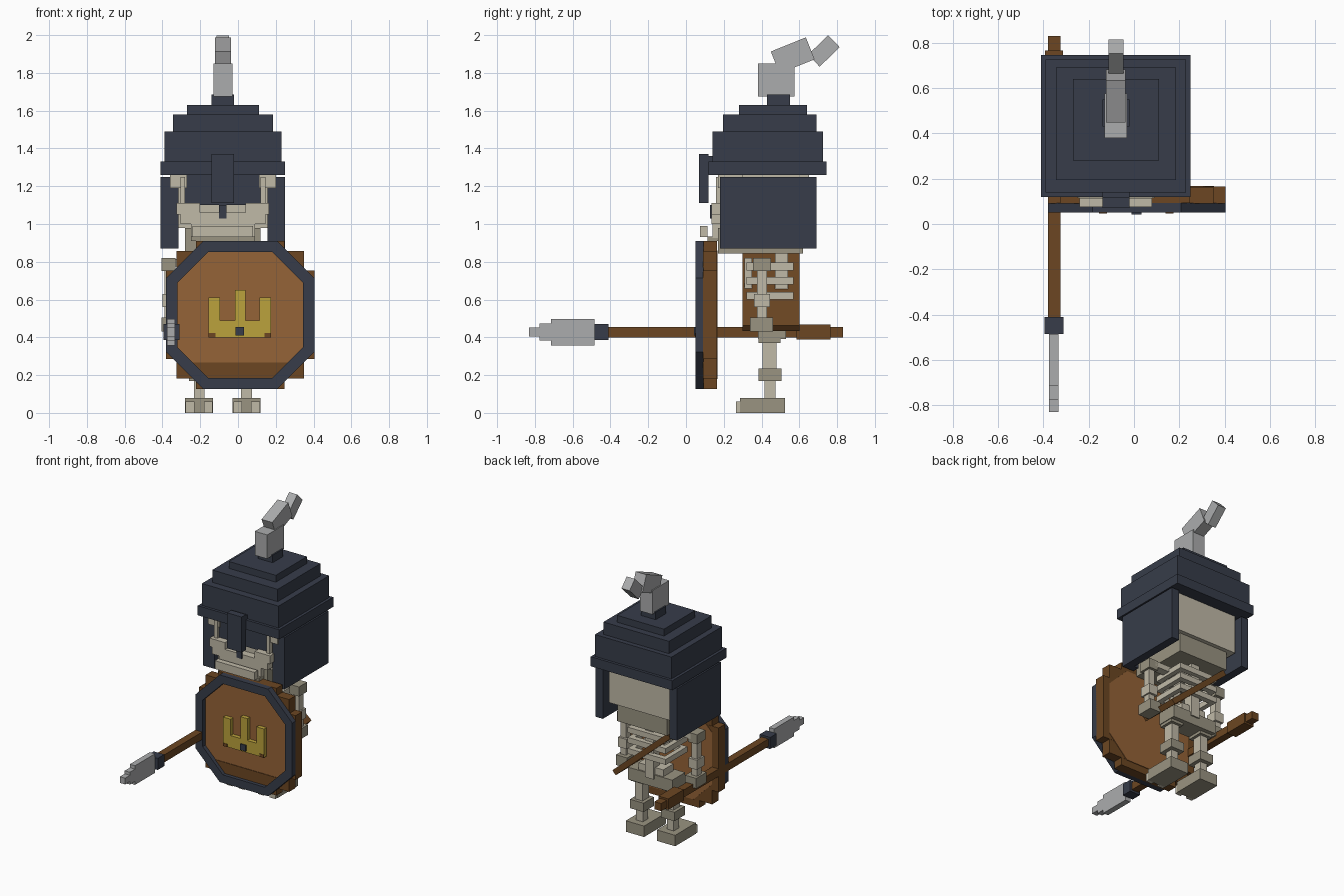
import bpy, math
from mathutils import Matrix

cube = bpy.data.objects.get("Cube")
if cube:
    bpy.data.objects.remove(cube)


def material(name, rgb):
    m = bpy.data.materials.new(name)
    m.use_nodes = True
    m.diffuse_color = (*rgb, 1)
    m.node_tree.nodes["Principled BSDF"].inputs["Base Color"].default_value = (*rgb, 1)
    return m


NAVY = material("navy steel", (0.038, 0.046, 0.068))
STEEL = material("pale steel", (0.41, 0.415, 0.42))
BONE = material("light bone", (0.53, 0.49, 0.39))
SHADE = material("aged bone", (0.32, 0.295, 0.22))
WOOD = material("dark wood", (0.15, 0.062, 0.016))
PLANK = material("light wood", (0.30, 0.125, 0.038))
GOLD = material("gold", (0.50, 0.36, 0.045))
MID = -0.08  # body centre line; the shield sits off to one side


def mesh_object(name, verts, faces, mat):
    me = bpy.data.meshes.new(name)
    me.from_pydata(verts, [], faces)
    me.materials.append(mat)
    ob = bpy.data.objects.new(name, me)
    bpy.context.collection.objects.link(ob)
    return ob


def box(name, mat, x, y, z, tilt=0, axis='X'):
    """Box from ranges, optionally turned about its own centre."""
    c = [sum(r) / 2 for r in (x, y, z)]
    h = [abs(r[1] - r[0]) / 2 for r in (x, y, z)]
    verts = [(i * h[0], j * h[1], k * h[2]) for i in (-1, 1) for j in (-1, 1) for k in (-1, 1)]
    faces = [(0, 1, 3, 2), (4, 6, 7, 5), (0, 4, 5, 1), (2, 3, 7, 6), (0, 2, 6, 4), (1, 5, 7, 3)]
    ob = mesh_object(name, verts, faces, mat)
    ob.matrix_world = Matrix.Translation(c) @ Matrix.Rotation(math.radians(tilt), 4, axis)
    return ob


def mid(name, mat, half, y, z, **kw):
    return box(name, mat, (MID - half, MID + half), y, z, **kw)


def pair(name, mat, near, far, y, z):
    """Left and right copies, mirrored over the body centre line."""
    for side, s in (("left", 1), ("right", -1)):
        box(side + "_" + name, mat, sorted((MID + s * near, MID + s * far)), y, z)


def prism(name, mat, outline, y0, y1):
    n = len(outline)
    verts = [(x, y, z) for y in (y0, y1) for x, z in outline]
    faces = [tuple(range(n)), tuple(range(2 * n - 1, n - 1, -1))]
    faces += [(i, i + n, (i + 1) % n + n, (i + 1) % n) for i in range(n)]
    return mesh_object(name, verts, faces, mat)


# Helmet
mid("helmet_brim", NAVY, 0.33, (0.12, 0.745), (1.26, 1.33))
mid("helmet_lower_tier", NAVY, 0.31, (0.14, 0.725), (1.33, 1.49))
mid("helmet_middle_tier", NAVY, 0.265, (0.195, 0.69), (1.49, 1.58))
mid("helmet_top_tier", NAVY, 0.19, (0.28, 0.64), (1.58, 1.63))
mid("helmet_knob", NAVY, 0.06, (0.43, 0.55), (1.63, 1.685))
mid("nose_guard", NAVY, 0.06, (0.07, 0.12), (1.11, 1.37))
mid("nose_guard_bridge", NAVY, 0.06, (0.12, 0.15), (1.27, 1.36))
pair("cheek_guard", NAVY, 0.27, 0.33, (0.18, 0.69), (0.87, 1.25))
pair("cheek_guard_front", NAVY, 0.235, 0.27, (0.18, 0.23), (0.87, 1.19))
pair("temple", BONE, 0.19, 0.28, (0.17, 0.3), (1.19, 1.26))

# Plume
mid("plume_base", STEEL, 0.05, (0.38, 0.575), (1.675, 1.85))
mid("plume_middle", STEEL, 0.043, (0.465, 0.665), (1.83, 1.955), tilt=22)
mid("plume_tip", STEEL, 0.033, (0.656, 0.804), (1.872, 1.96), tilt=44)

# Skull
mid("skull", BONE, 0.25, (0.19, 0.65), (0.98, 1.3))
mid("eye_hollow", NAVY, 0.2, (0.182, 0.19), (1.1, 1.26))
pair("eye_side", BONE, 0.2, 0.225, (0.16, 0.2), (1.1, 1.25))
pair("cheekbone", BONE, 0.12, 0.245, (0.135, 0.2), (1.05, 1.11))
mid("nose_hole", NAVY, 0.02, (0.128, 0.136), (1.03, 1.1))
mid("upper_jaw", BONE, 0.225, (0.135, 0.22), (1.0, 1.06))
mid("upper_teeth", BONE, 0.17, (0.14, 0.2), (0.925, 1.0))
mid("lower_teeth", BONE, 0.16, (0.075, 0.115), (0.93, 0.99))
mid("jaw_shelf", SHADE, 0.17, (0.115, 0.2), (0.91, 0.935))
mid("jaw", SHADE, 0.2, (0.17, 0.62), (0.845, 0.98))

# Torso
mid("spine", BONE, 0.035, (0.47, 0.54), (0.45, 0.86))
mid("breastbone", BONE, 0.03, (0.31, 0.35), (0.58, 0.82))
mid("collarbone", BONE, 0.27, (0.39, 0.45), (0.775, 0.815))
for i, z in enumerate((0.6, 0.68, 0.755)):
    level = (z, z + 0.04)
    mid(f"rib_front_{i}", BONE, 0.15, (0.32, 0.35), level)
    mid(f"rib_back_{i}", BONE, 0.15, (0.53, 0.57), level)
    pair(f"rib_side_{i}", BONE, 0.12, 0.155, (0.32, 0.57), level)
mid("pelvis", SHADE, 0.18, (0.38, 0.53), (0.39, 0.48))
mid("waist", BONE, 0.1, (0.4, 0.52), (0.48, 0.53))
# Diagonal strap, slanting down to the left hip
box("strap", WOOD, (-0.355, 0.235), (0.3, 0.6), (0.622, 0.662), tilt=41, axis='Y')

# Arms
pair("shoulder", SHADE, 0.25, 0.325, (0.355, 0.45), (0.75, 0.82))
pair("upper_arm", BONE, 0.265, 0.31, (0.375, 0.43), (0.62, 0.75))
pair("elbow", BONE, 0.25, 0.32, (0.36, 0.445), (0.56, 0.63))
pair("forearm", BONE, 0.265, 0.31, (0.375, 0.43), (0.5, 0.56))
pair("hand", SHADE, 0.235, 0.325, (0.34, 0.46), (0.43, 0.505))

# Legs
pair("hip", SHADE, 0.075, 0.175, (0.385, 0.5), (0.37, 0.43))
pair("thigh", BONE, 0.095, 0.155, (0.405, 0.48), (0.23, 0.37))
pair("knee", SHADE, 0.07, 0.18, (0.385, 0.505), (0.17, 0.235))
pair("shin", BONE, 0.097, 0.153, (0.415, 0.475), (0.08, 0.17))
pair("foot", SHADE, 0.052, 0.2, (0.285, 0.525), (0, 0.08))
pair("inner_toe", BONE, 0.055, 0.1, (0.265, 0.29), (0, 0.06))
pair("outer_toe", BONE, 0.15, 0.197, (0.265, 0.29), (0, 0.06))

# Spear
box("spear_shaft", WOOD, (-0.38, -0.325), (-0.42, 0.83), (0.4, 0.455))
box("spear_butt", WOOD, (-0.392, -0.313), (0.585, 0.765), (0.388, 0.468))
box("spear_collar", NAVY, (-0.395, -0.31), (-0.485, -0.41), (0.385, 0.47))
for part, y, h in (("blade", (-0.715, -0.485), 0.07), ("blade_step", (-0.775, -0.715), 0.045),
                   ("blade_tip", (-0.83, -0.775), 0.023)):
    box("spear_" + part, STEEL, (-0.375, -0.333), y, (0.428 - h, 0.428 + h))

# Shield
CX, CZ = 0.012, 0.519


def octagon(half, edge):
    quarter = [(half, -edge), (half, edge), (edge, half), (-edge, half)]
    return [(CX + x, CZ + z) for x, z in quarter + [(-x, -z) for x, z in quarter]]


for i, (w, h) in enumerate(((0.392, 0.235), (0.338, 0.338), (0.235, 0.392))):
    y0 = 0.09 + i * 0.001
    box(f"shield_board_{i}", WOOD, (CX - w, CX + w), (y0, 0.165 - i * 0.001), (CZ - h, CZ + h))
outer, inner = octagon(0.392, 0.196), octagon(0.333, 0.17)
for i in range(8):
    j = (i + 1) % 8
    prism(f"shield_rim_{i}", NAVY, [outer[i], outer[j], inner[j], inner[i]], 0.05, 0.092)
prism("shield_face", PLANK, octagon(0.334, 0.171), 0.08, 0.1)
prism("shield_back", PLANK, octagon(0.34, 0.19), 0.16, 0.168)
prism("shield_face_stain", WOOD,
      [(CX - 0.17, CZ - 0.333), (CX + 0.17, CZ - 0.333),
       (CX + 0.25, CZ - 0.253), (CX - 0.25, CZ - 0.253)], 0.076, 0.081)

# Crown emblem
box("emblem_base", GOLD, (-0.155, 0.175), (0.05, 0.085), (0.4, 0.49))
for name, x, top in (("right", (-0.155, -0.095), 0.61), ("middle", (-0.015, 0.04), 0.65),
                     ("left", (0.115, 0.175), 0.61)):
    box(f"emblem_{name}_prong", GOLD, x, (0.05, 0.085), (0.48, top))
for name, x in (("right", (-0.155, -0.12)), ("left", (0.14, 0.175))):
    box(f"emblem_{name}_corner", WOOD, x, (0.047, 0.052), (0.4, 0.422))
box("emblem_gem", NAVY, (-0.012, 0.032), (0.042, 0.055), (0.41, 0.455))
